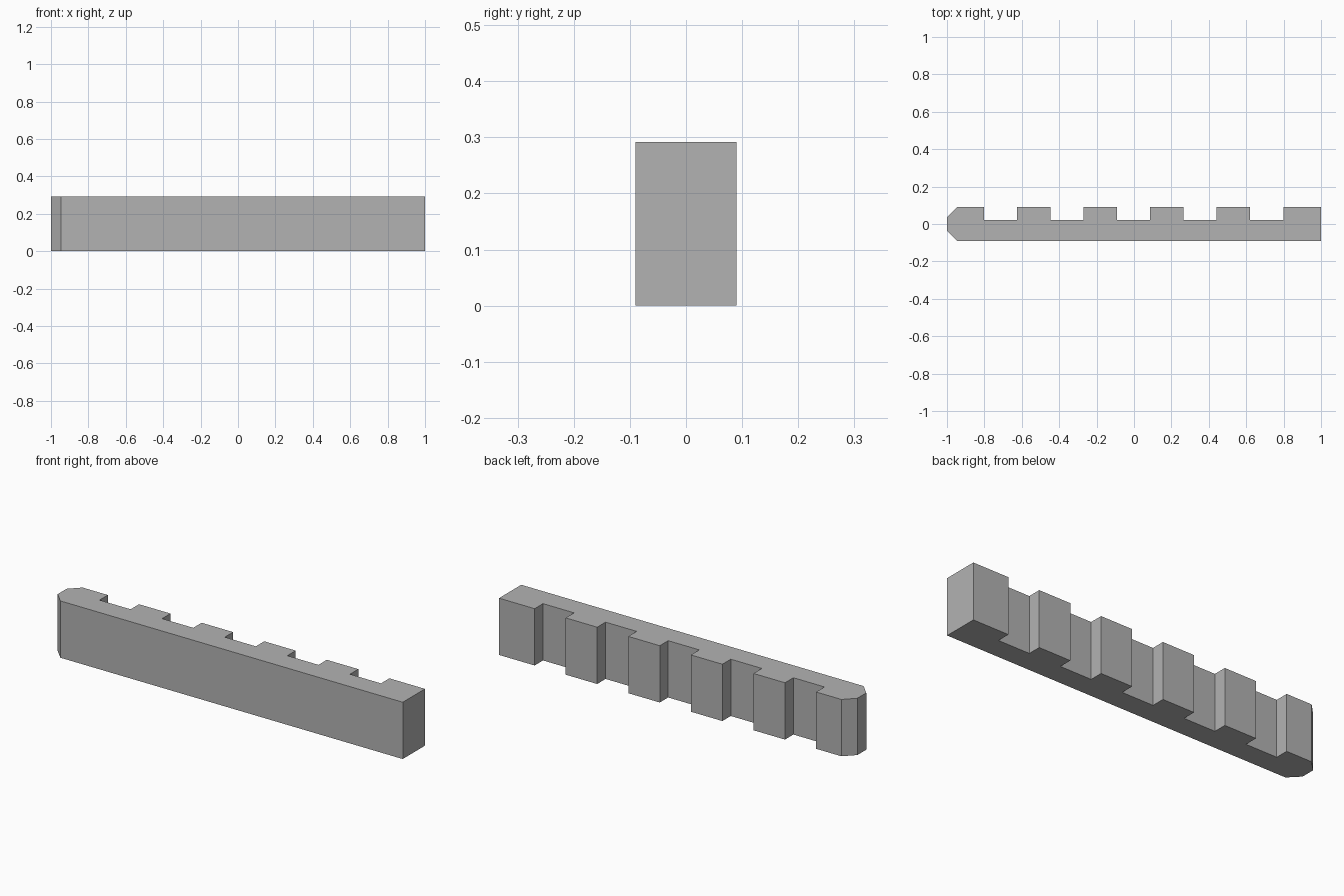
import bpy
import bmesh

cube = bpy.data.objects.get("Cube")
if cube:
    bpy.data.objects.remove(cube, do_unlink=True)

HEIGHT, HALF_DEPTH = 0.292, 0.09
NOTCH_FLOOR, NOTCH_START, NOTCH_WIDTH, PITCH = 0.022, -0.803, 0.177, 0.356

# Plain grey material
grey = bpy.data.materials.new("grey")
grey.use_nodes = True
colour = (0.45, 0.45, 0.45, 1)
grey.diffuse_color = colour
grey.node_tree.nodes["Principled BSDF"].inputs["Base Color"].default_value = colour

# Plan outline: straight front, square right-hand end, notched back, chamfered tip
outline = [(-1, 0.036), (-1, -0.036), (-0.947, -HALF_DEPTH),
           (1, -HALF_DEPTH), (1, HALF_DEPTH)]
for i in reversed(range(5)):
    left = NOTCH_START + i * PITCH
    right = left + NOTCH_WIDTH
    outline += [(right, HALF_DEPTH), (right, NOTCH_FLOOR),
                (left, NOTCH_FLOOR), (left, HALF_DEPTH)]
outline.append((-0.947, HALF_DEPTH))

# Extrude the outline upward into the wall
bm = bmesh.new()
base = bm.faces.new([bm.verts.new((x, y, 0)) for x, y in outline])
top = bmesh.ops.extrude_face_region(bm, geom=[base], use_keep_orig=True)
bmesh.ops.translate(bm, vec=(0, 0, HEIGHT),
                    verts=[g for g in top["geom"] if isinstance(g, bmesh.types.BMVert)])
bmesh.ops.recalc_face_normals(bm, faces=bm.faces)
mesh = bpy.data.meshes.new("notched_wall")
bm.to_mesh(mesh)
bm.free()
mesh.materials.append(grey)
wall = bpy.data.objects.new("notched_wall", mesh)
bpy.context.collection.objects.link(wall)
